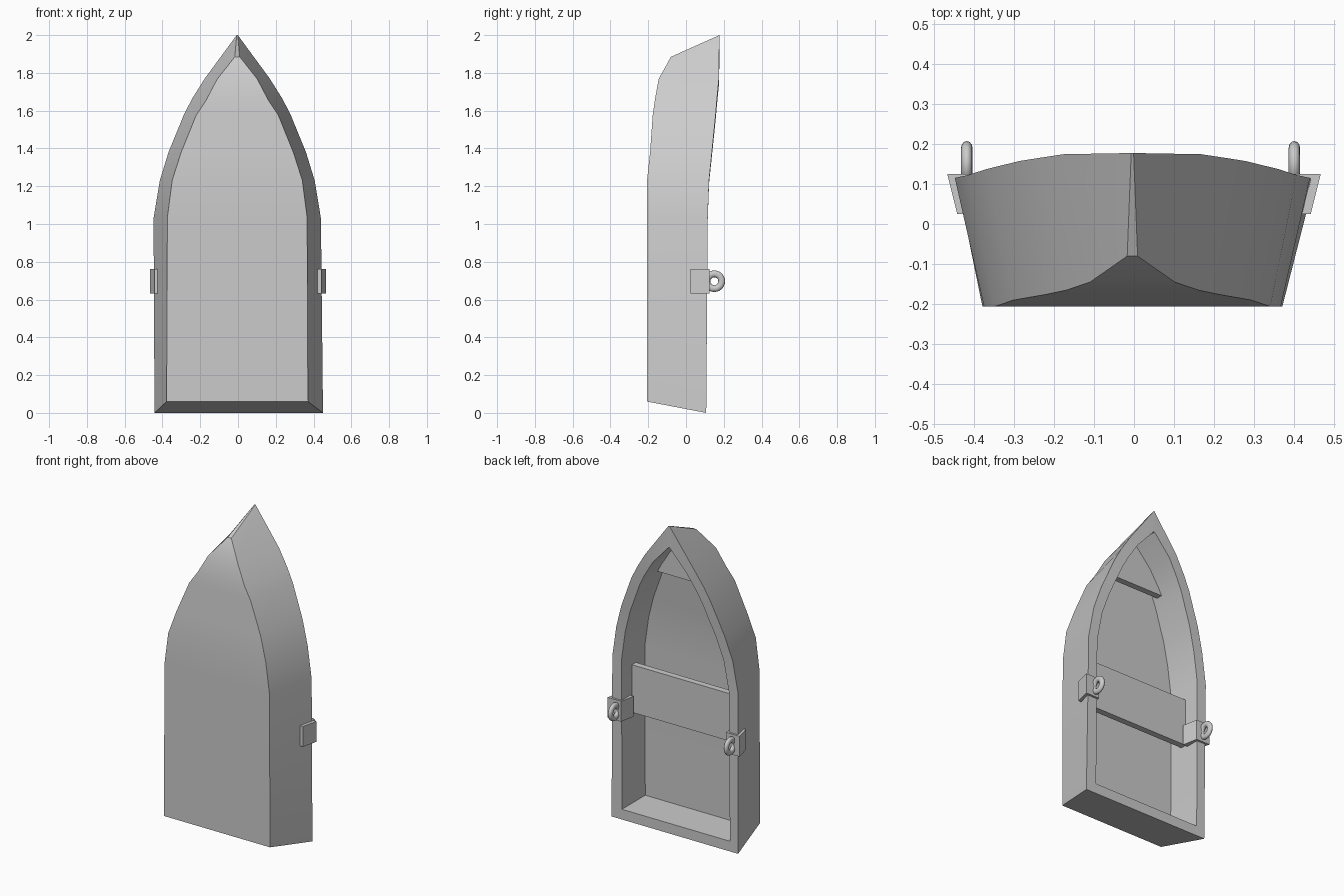
import bpy, bmesh, math
from mathutils import Vector

if "Cube" in bpy.data.objects:
    bpy.data.objects.remove(bpy.data.objects["Cube"])

# hull stations from stern to bow: (half width, y, z)
GUNWALE = [(.446, .107, 0), (.443, .115, 1.03), (.41, .122, 1.23), (.364, .137, 1.38),
           (.282, .157, 1.58), (.238, .164, 1.665), (.172, .174, 1.77), (0, .177, 2)]
BOTTOM = [(.374, -.206, .06), (.37, -.206, 1.035), (.344, -.206, 1.233), (.297, -.19, 1.38),
          (.217, -.176, 1.577), (.165, -.165, 1.655), (.106, -.145, 1.767), (.013, -.08, 1.885)]
DEPTH = .235   # straight-walled interior
SHIFT = -.004  # the hull sits slightly left of the axis


def make_object(name, bm):
    bmesh.ops.recalc_face_normals(bm, faces=bm.faces)
    me = bpy.data.meshes.new(name)
    bm.to_mesh(me)
    bm.free()
    ob = bpy.data.objects.new(name, me)
    bpy.context.collection.objects.link(ob)
    return ob


def smooth(ob, degrees):
    bpy.ops.object.select_all(action='DESELECT')
    ob.select_set(True)
    bpy.context.view_layer.objects.active = ob
    bpy.ops.object.shade_smooth_by_angle(angle=math.radians(degrees))


def inset(half, d, apex_drop):
    """Move a half outline inwards by d in the x-z plane, lowering its apex a bit more."""
    p = [Vector((x, z)) for x, y, z in half]
    flip = lambda v: Vector((-v.x, v.y))
    chain = [flip(p[0])] + p + [flip(p[-2])]
    out = []
    for i in range(1, len(chain) - 1):
        a = (chain[i] - chain[i - 1]).normalized()
        b = (chain[i + 1] - chain[i]).normalized()
        na, nb = Vector((-a.y, a.x)), Vector((-b.y, b.x))
        q = chain[i] + (na + nb) * d / (1 + na.dot(nb))
        out.append((q.x, half[i - 1][1], q.y))
    x, y, z = out[-1]
    out[-1] = (x, y, z - apex_drop)
    return out


def prism(name, pts, vec):
    bm = bmesh.new()
    f = bm.faces.new([bm.verts.new(p) for p in pts])
    r = bmesh.ops.extrude_face_region(bm, geom=[f])
    bmesh.ops.translate(bm, vec=vec,
                        verts=[v for v in r['geom'] if isinstance(v, bmesh.types.BMVert)])
    return make_object(name, bm)


# hull: bottom, gunwale, inner rim and floor rings bridged together
bm = bmesh.new()
rim = inset(GUNWALE, .065, .03)
floor = [(x, y - DEPTH, z) for x, y, z in rim]
rings = []
for half in (BOTTOM, GUNWALE, rim, floor):
    half = [(max(x, .003), y, z) for x, y, z in half]
    full = half + [(-x, y, z) for x, y, z in reversed(half)]
    rings.append([bm.verts.new((x + SHIFT, y, z)) for x, y, z in full])
n = len(rings[0])
for v in (rings[1][0], rings[1][-1]):  # stern gunwale leans the other way
    v.co.x += .008
for r, s in zip(rings, rings[1:]):
    for i in range(n):
        j = (i + 1) % n
        bm.faces.new((r[i], r[j], s[j], s[i]))
for r in (rings[0], rings[-1]):
    for i in range(n // 2 - 1):
        bm.faces.new((r[i], r[i + 1], r[n - 2 - i], r[n - 1 - i]))
smooth(make_object("hull", bm), 30)

# seats
prism("main_seat", [(-.39, .01, .647), (.38, .01, .647), (.38, .01, .95), (-.39, .01, .95)],
      (0, -.04, 0))
prism("bow_seat", [(-.22, .0, 1.588), (.212, .0, 1.588), (.125, .0, 1.74),
                   (-.004, .0, 1.87), (-.133, .0, 1.74)], (0, -.04, 0))

# oarlock saddles over the gunwale, each with a ring
for side, s, ring_x in (("right", 1, .40), ("left", -1, -.417)):
    prism(f"oarlock_block_{side}", [(s * x, y, .632) for x, y in
          ((.466, .125), (.441, .025), (.351, .025), (.37, .125))], (0, 0, .13))
    bpy.ops.mesh.primitive_torus_add(major_segments=24, minor_segments=12, major_radius=.039,
                                     minor_radius=.018, location=(ring_x, .15, .697),
                                     rotation=(0, math.pi / 2, 0))
    ring = bpy.context.object
    ring.name = f"oarlock_ring_{side}"
    ring.scale.z = .8
    smooth(ring, 60)
